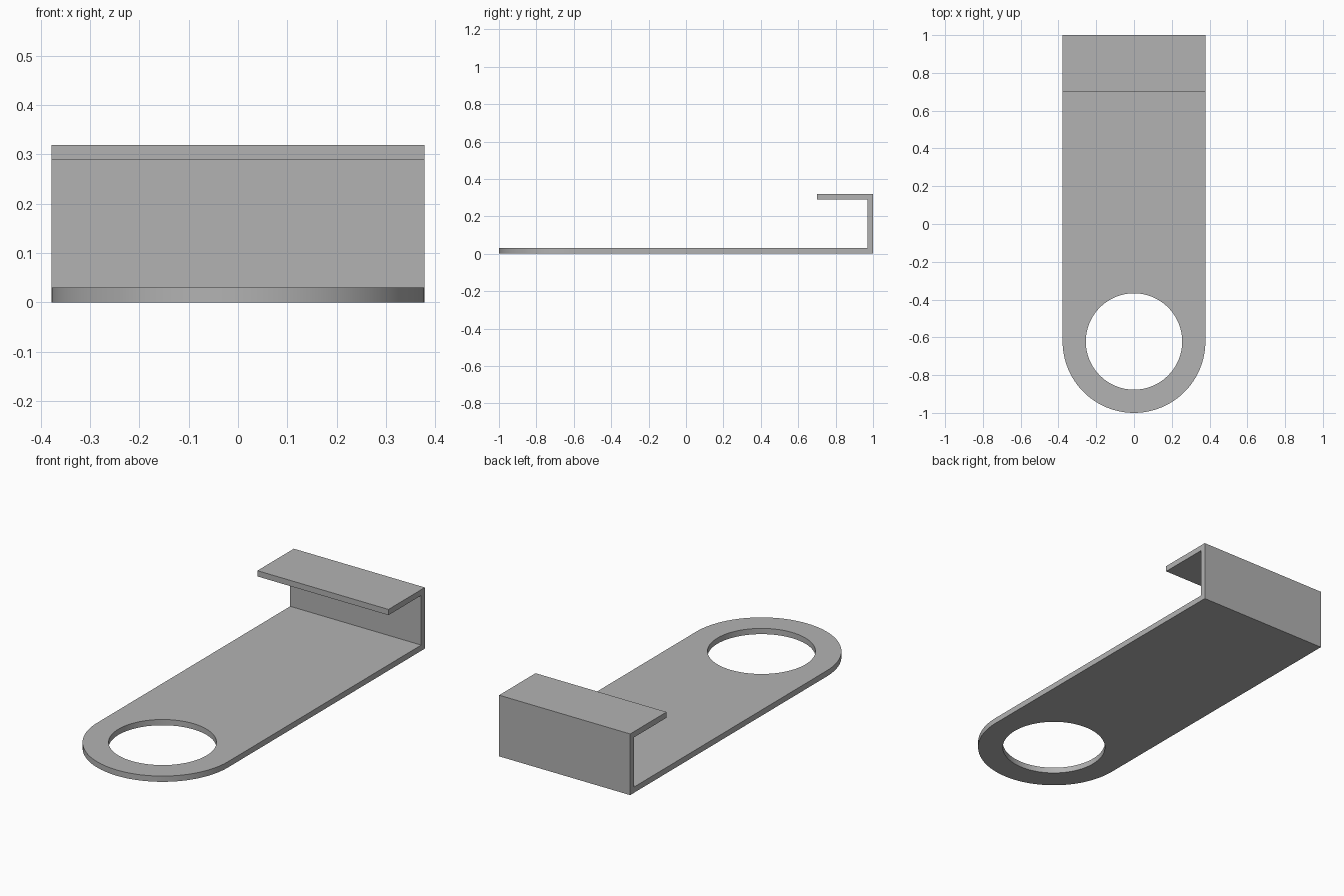
import bpy
import bmesh
from math import sin, cos, pi

cube = bpy.data.objects.get("Cube")
if cube:
    bpy.data.objects.remove(cube, do_unlink=True)

HALF_W = 0.378      # half width, also the radius of the rounded end
HOLE_R = 0.255
HOLE_Y = HALF_W - 1
THICK = 0.03
HEIGHT = 0.319
LIP_Y = 0.70
N = 96

grey = bpy.data.materials.new("plain grey")
grey.use_nodes = True
colour = (0.448, 0.448, 0.448, 1)
grey.diffuse_color = colour
grey.node_tree.nodes["Principled BSDF"].inputs["Base Color"].default_value = colour

bm = bmesh.new()


def strip(a, b, closed=False):
    """Join two rows of vertices with quads."""
    count = len(a)
    for i in range(count if closed else count - 1):
        j = (i + 1) % count
        bm.faces.new((a[i], a[j], b[j], b[i]))


# Plate around the hole: round at the front, square at the back
inner, outer = [], []
for i in range(N):
    c, s = cos(2 * pi * i / N), sin(2 * pi * i / N)
    reach = HALF_W if i > N // 2 else HALF_W / max(abs(c), abs(s))
    inner.append(bm.verts.new((HOLE_R * c, HOLE_Y + HOLE_R * s, 0)))
    outer.append(bm.verts.new((reach * c, HOLE_Y + reach * s, 0)))
strip(inner, outer, closed=True)

# Long plate, upright back wall and folded lip
row = outer[N // 8:3 * N // 8 + 1]
for y, z in ((1, 0), (1, HEIGHT), (LIP_Y, HEIGHT)):
    following = [bm.verts.new((v.co.x, y, z)) for v in row]
    strip(row, following)
    row = following

mesh = bpy.data.meshes.new("hooked_plate")
bm.to_mesh(mesh)
bm.free()
mesh.materials.append(grey)
plate = bpy.data.objects.new("hooked_plate", mesh)
bpy.context.collection.objects.link(plate)

# Sheet thickness grows inwards from the outer surface
solid = plate.modifiers.new("thickness", 'SOLIDIFY')
solid.thickness = THICK
solid.offset = -1
solid.use_even_offset = True

bpy.ops.object.select_all(action='DESELECT')
plate.select_set(True)
bpy.context.view_layer.objects.active = plate
bpy.ops.object.modifier_apply(modifier=solid.name)
bpy.ops.object.shade_smooth_by_angle(angle=pi / 6)
